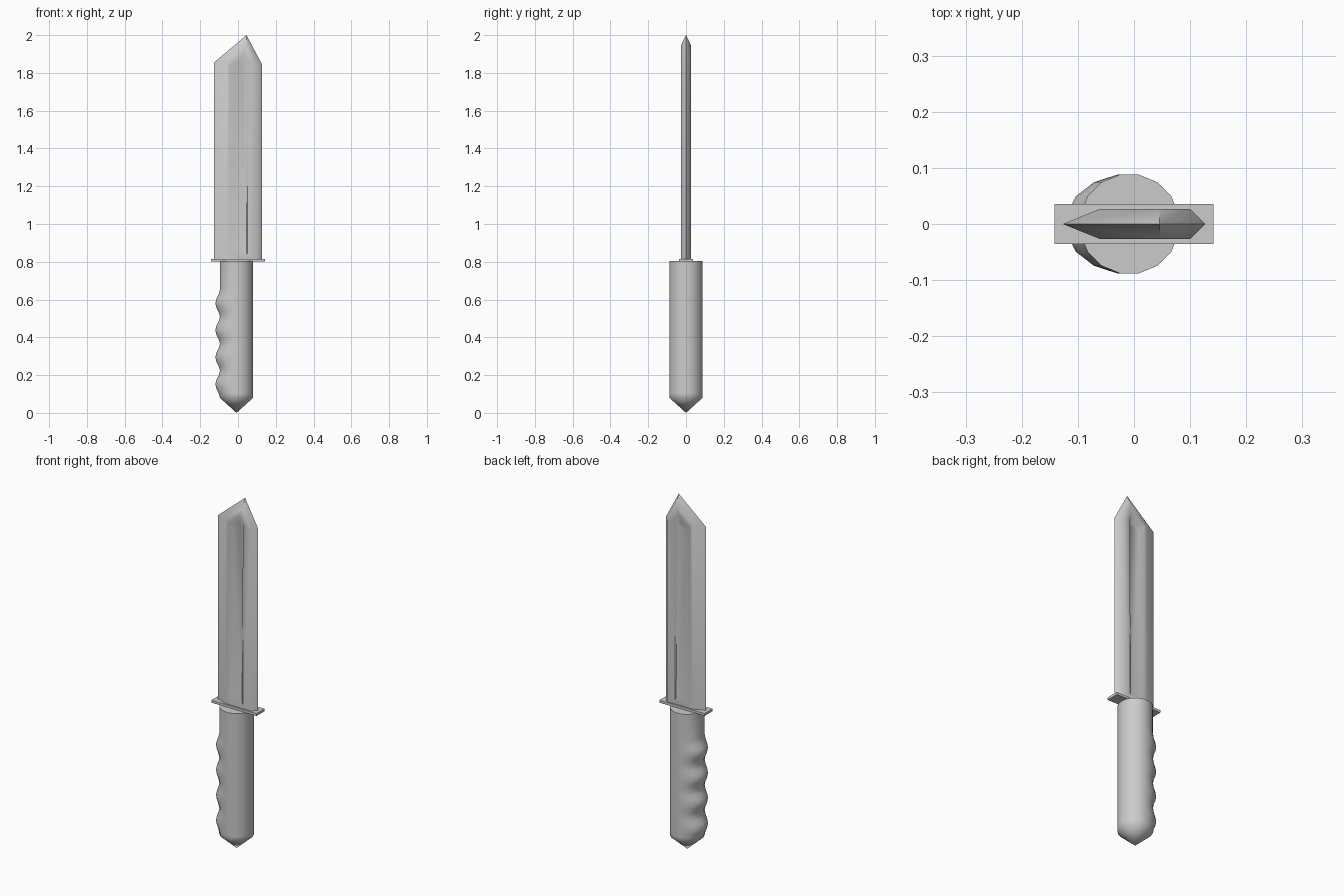
import bpy, bmesh, math

if "Cube" in bpy.data.objects:
    bpy.data.objects.remove(bpy.data.objects["Cube"])


def finish(name, bm, angle=50):
    bmesh.ops.remove_doubles(bm, verts=bm.verts, dist=1e-5)
    bmesh.ops.recalc_face_normals(bm, faces=bm.faces)
    me = bpy.data.meshes.new(name)
    bm.to_mesh(me)
    bm.free()
    ob = bpy.data.objects.new(name, me)
    bpy.context.collection.objects.link(ob)
    bpy.ops.object.select_all(action='DESELECT')
    bpy.context.view_layer.objects.active = ob
    ob.select_set(True)
    bpy.ops.object.shade_smooth_by_angle(angle=math.radians(angle))
    return ob


def bridge(bm, a, b):
    n = len(a)
    for i in range(n):
        j = (i + 1) % n
        bm.faces.new((a[i], a[j], b[j], b[i]))


# Blade: cutting edge, flat, fuller rim and fuller floor as nested outlines,
# each outline as (x, z, half thickness), built on both sides
edge = [(-.127, .81, 0), (-.127, 1.855, 0), (.045, 2, 0), (.127, 1.845, 0), (.127, .81, 0)]
flat = [(-.06, .81, .027), (-.06, 1.857, .027), (.045, 1.945, .027),
        (.10, 1.84, .027), (.10, .81, .027)]
rim = [(-.043, .84, .027), (-.043, 1.843, .027), (.03, 1.903, .027),
       (.05, 1.862, .027), (.05, .84, .027)]
floor = [(-.022, .85, .026), (-.022, 1.81, .013), (.024, 1.85, .013),
         (.044, 1.83, .013), (.044, .85, .026)]
bm = bmesh.new()
for side in (-1, 1):
    loops = [[bm.verts.new((x, side * y, z)) for x, z, y in outline]
             for outline in (edge, flat, rim, floor)]
    for a, b in zip(loops, loops[1:]):
        bridge(bm, a, b)
    bm.faces.new(loops[-1])
finish("blade", bm)

# Guard plate
bm = bmesh.new()
bmesh.ops.create_cube(bm, size=1)
for v in bm.verts:
    v.co = (v.co.x * .284, v.co.y * .072, .809 + v.co.z * .014)
finish("guard", bm)

# Handle: 16-sided grip, four finger swells on one side, pointed pommel
SIDES, R, CX = 16, .0895, -.008
START, PITCH = .08, .143
bm = bmesh.new()
levels = [START + PITCH * i / 6 for i in range(25)] + [.803]
rings = []
for z in levels:
    swell = 0
    if z < START + 4 * PITCH:
        swell = .28 * math.sin(math.pi * (z - START) / PITCH) ** 2
    ring = []
    for k in range(SIDES):
        a = 2 * math.pi * (k + .5) / SIDES
        x = R * math.cos(a)
        if x < 0:
            x *= 1 + swell
        ring.append(bm.verts.new((CX + x, R * math.sin(a), z)))
    rings.append(ring)
for a, b in zip(rings, rings[1:]):
    bridge(bm, a, b)
bm.faces.new(rings[-1])
tip = bm.verts.new((CX, 0, 0))
for i in range(SIDES):
    bm.faces.new((rings[0][i], rings[0][(i + 1) % SIDES], tip))
finish("handle", bm)
